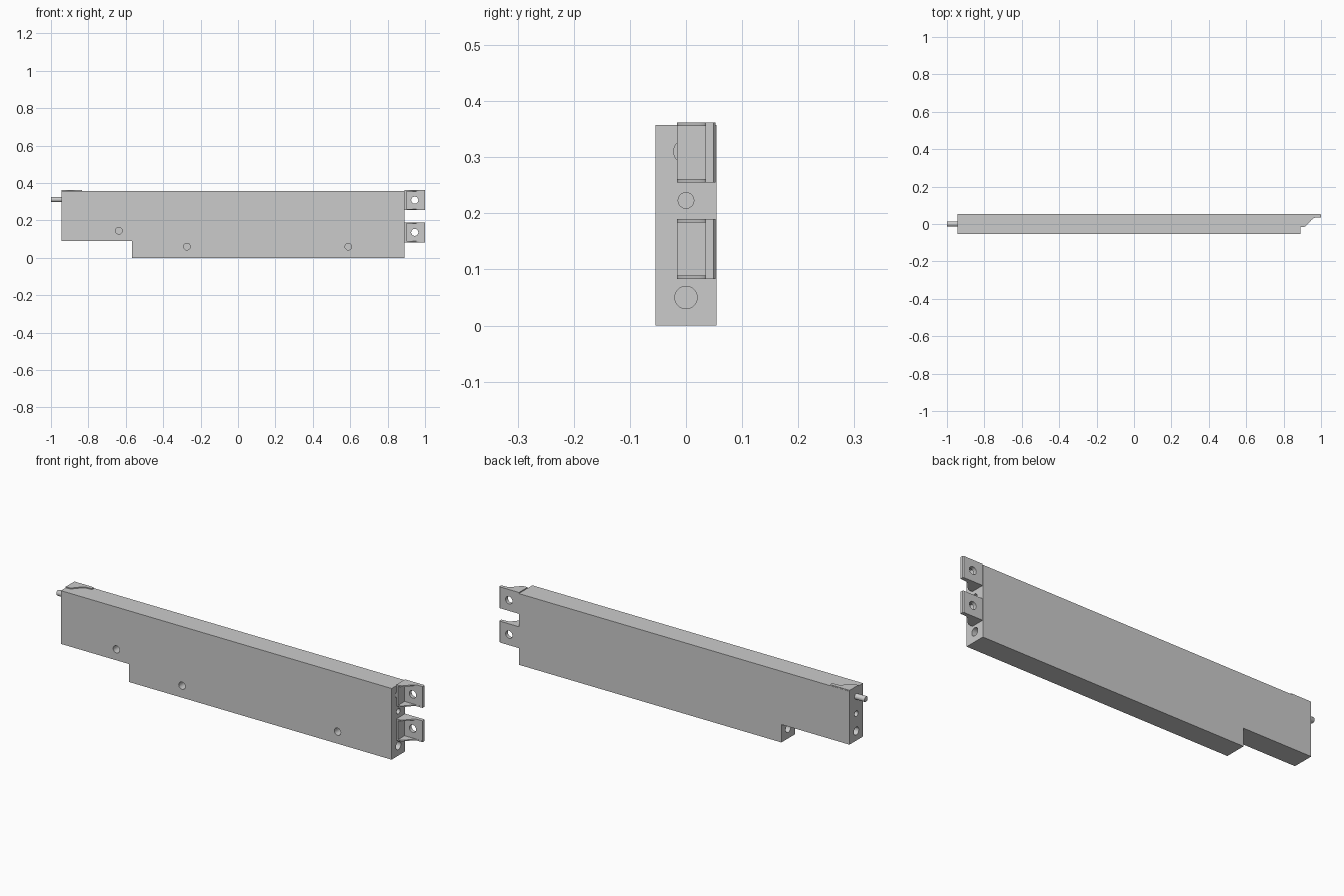
import bpy
import bmesh
from math import radians
from mathutils import Matrix, Vector

cube = bpy.data.objects.get("Cube")
if cube:
    bpy.data.objects.remove(cube, do_unlink=True)

HALF_DEPTH = 0.054
LEFT_END, RIGHT_END, STEP = -0.945, 0.89, -0.567
TOP, STEP_HEIGHT = 0.357, 0.09
BRACKET_HEIGHT, RIB = 0.107, 0.006


def make_object(name, bm):
    bmesh.ops.recalc_face_normals(bm, faces=bm.faces)
    mesh = bpy.data.meshes.new(name)
    bm.to_mesh(mesh)
    bm.free()
    obj = bpy.data.objects.new(name, mesh)
    bpy.context.collection.objects.link(obj)
    return obj


def extrude_profile(name, points, direction):
    bm = bmesh.new()
    face = bm.faces.new([bm.verts.new(p) for p in points])
    result = bmesh.ops.extrude_face_region(bm, geom=[face], use_keep_orig=True)
    moved = [g for g in result["geom"] if isinstance(g, bmesh.types.BMVert)]
    bmesh.ops.translate(bm, verts=moved, vec=direction)
    return make_object(name, bm)


def add_cylinder(bm, centre, axis, radius, length):
    turn = Vector((0, 0, 1)).rotation_difference(Vector(axis)).to_matrix().to_4x4()
    bmesh.ops.create_cone(bm, cap_ends=True, segments=32, radius1=radius,
                          radius2=radius, depth=length,
                          matrix=Matrix.Translation(centre) @ turn)


def cut(obj, cutter_bm):
    cutter = make_object("cutter", cutter_bm)
    cutter.hide_render = True
    mod = obj.modifiers.new("cut", "BOOLEAN")
    mod.operation, mod.solver, mod.object = "DIFFERENCE", "EXACT", cutter
    bpy.context.view_layer.objects.active = obj
    bpy.ops.object.modifier_apply(modifier=mod.name)
    bpy.data.objects.remove(cutter, do_unlink=True)


def smooth(obj):
    bpy.ops.object.select_all(action="DESELECT")
    obj.select_set(True)
    bpy.context.view_layer.objects.active = obj
    bpy.ops.object.shade_smooth_by_angle(angle=radians(30))


# Stepped slab body
outline = [(LEFT_END, STEP_HEIGHT), (STEP, STEP_HEIGHT), (STEP, 0),
           (RIGHT_END, 0), (RIGHT_END, TOP), (LEFT_END, TOP)]
body = extrude_profile("body", [(x, -HALF_DEPTH, z) for x, z in outline],
                       (0, 2 * HALF_DEPTH, 0))

# Blind holes in the front face and in the ends
holes = bmesh.new()
for x, z in [(-0.637, 0.145), (-0.273, 0.06), (0.59, 0.06)]:
    add_cylinder(holes, (x, -HALF_DEPTH, z), (0, 1, 0), 0.018, 0.08)
for x, z, radius in [(RIGHT_END, 0.05, 0.02), (RIGHT_END, 0.223, 0.014),
                     (RIGHT_END, 0.31, 0.022), (LEFT_END, 0.225, 0.014),
                     (LEFT_END, 0.138, 0.02), (STEP, 0.05, 0.02)]:
    add_cylinder(holes, (x, 0, z), (1, 0, 0), radius, 0.12)
cut(body, holes)
smooth(body)

# Plan outline shared by the brackets and the corner pad
plan = [(0, -0.016), (0.018, -0.016), (0.028, -0.012), (0.04, 0),
        (0.06, 0.023), (0.072, 0.032), (0.08, 0.034), (0.11, 0.035),
        (0.11, 0.049), (0.105, 0.053), (0, 0.053)]


def make_bracket(name, base):
    points = [(RIGHT_END + x, y, base) for x, y in plan]
    bracket = extrude_profile(name, points, (0, 0, BRACKET_HEIGHT))
    middle = base + BRACKET_HEIGHT / 2
    # Open pocket between the two ribs
    pocket = bmesh.new()
    size = (0.2, 0.135, BRACKET_HEIGHT - 2 * RIB)
    bmesh.ops.create_cube(pocket, size=1, matrix=Matrix.LocRotScale(
        Vector((RIGHT_END + 0.11, 0.035 - size[1] / 2, middle)), None, Vector(size)))
    cut(bracket, pocket)
    # Bolt hole through the plate
    bolt = bmesh.new()
    add_cylinder(bolt, (RIGHT_END + 0.055, 0.05, middle), (0, 1, 0), 0.019, 0.1)
    cut(bracket, bolt)
    smooth(bracket)


make_bracket("upper_bracket", 0.255)
make_bracket("lower_bracket", 0.083)

# Raised corner pad on the other end
pad = extrude_profile("corner_pad", [(LEFT_END + x, y, TOP - 0.01) for x, y in plan],
                      (0, 0, 0.015))
smooth(pad)

# Locating pin
pin_bm = bmesh.new()
add_cylinder(pin_bm, (-0.96, 0, 0.312), (1, 0, 0), 0.014, 0.08)
tip = [e for e in pin_bm.edges if all(v.co.x < -0.99 for v in e.verts)]
bmesh.ops.bevel(pin_bm, geom=tip, offset=0.003, segments=2, affect="EDGES", profile=0.5)
smooth(make_object("locating_pin", pin_bm))
